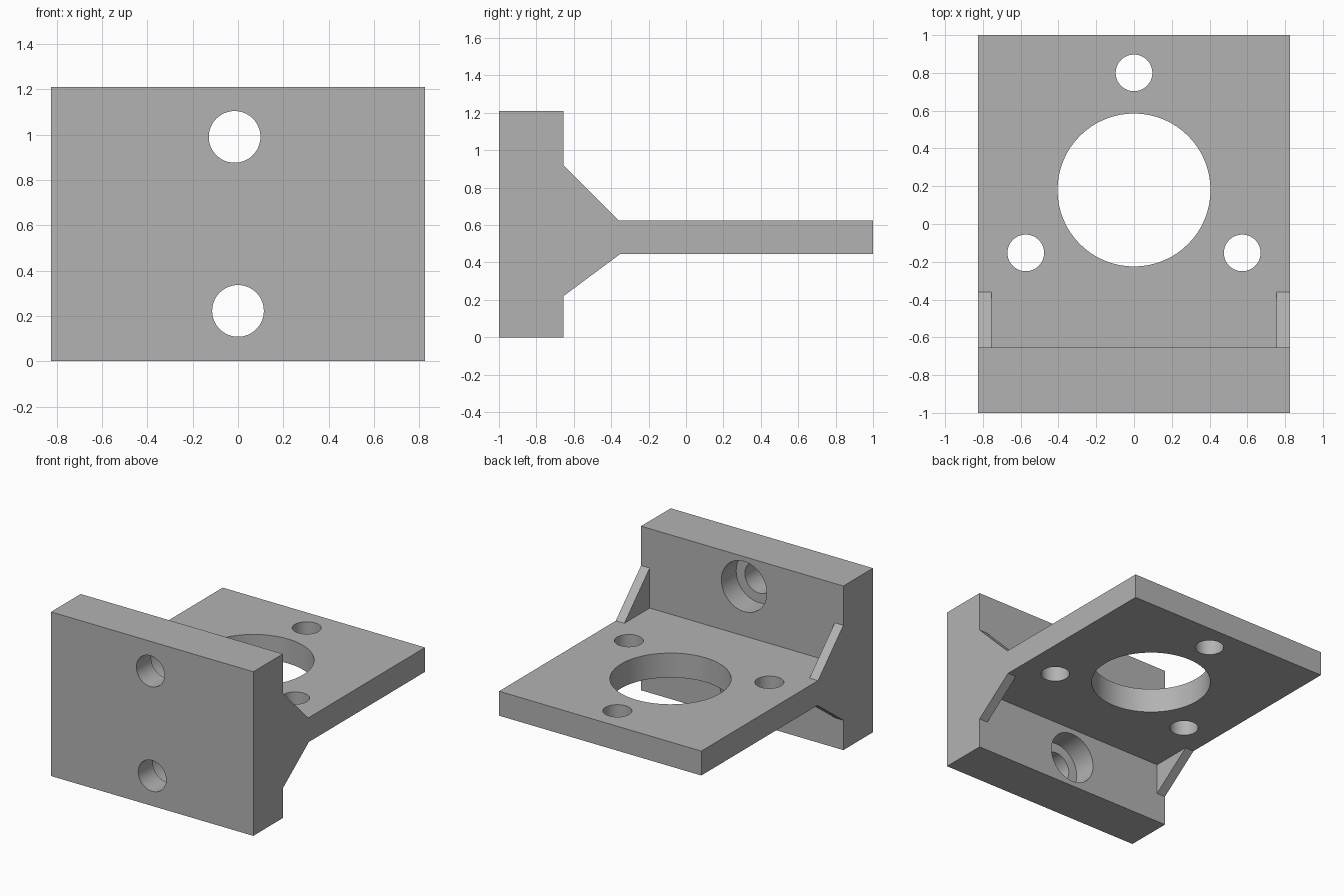
import bpy
import bmesh
from math import pi
from mathutils import Matrix, Vector

if "Cube" in bpy.data.objects:
    bpy.data.objects.remove(bpy.data.objects["Cube"], do_unlink=True)

HALF_W = 0.825                     # half width of the bracket
BACK, WALL_Y, FRONT = 1.0, -0.655, -1.0
PLATE_LOW, PLATE_TOP, WALL_TOP = 0.445, 0.625, 1.21
GUSSET = 0.07

grey = bpy.data.materials.new("plain grey")
grey.use_nodes = True
grey.diffuse_color = (0.45, 0.45, 0.45, 1)
grey.node_tree.nodes["Principled BSDF"].inputs["Base Color"].default_value = grey.diffuse_color


def add_object(name, bm):
    bmesh.ops.recalc_face_normals(bm, faces=bm.faces)
    mesh = bpy.data.meshes.new(name)
    bm.to_mesh(mesh)
    bm.free()
    mesh.materials.append(grey)
    obj = bpy.data.objects.new(name, mesh)
    bpy.context.collection.objects.link(obj)
    return obj


def side_profile(name, points, x0, x1):
    """Extrude a (y, z) outline from x0 to x1."""
    bm = bmesh.new()
    face = bm.faces.new([bm.verts.new((x0, y, z)) for y, z in points])
    extruded = bmesh.ops.extrude_face_region(bm, geom=[face])["geom"]
    verts = [v for v in extruded if isinstance(v, bmesh.types.BMVert)]
    bmesh.ops.translate(bm, verts=verts, vec=(x1 - x0, 0, 0))
    return add_object(name, bm)


def slab(name, y0, y1, z0, z1):
    return side_profile(name, [(y0, z0), (y1, z0), (y1, z1), (y0, z1)], -HALF_W, HALF_W)


def drill(target, centre, radius, length, along_y=False):
    """Cut a round hole, along z or along y."""
    bm = bmesh.new()
    turn = Matrix.Rotation(pi / 2, 4, 'X') if along_y else Matrix()
    bmesh.ops.create_cone(bm, cap_ends=True, segments=64, radius1=radius, radius2=radius,
                          depth=length, matrix=Matrix.Translation(Vector(centre)) @ turn)
    cutter = add_object("hole_cutter", bm)
    cutter.hide_render = True
    mod = target.modifiers.new("hole", 'BOOLEAN')
    mod.operation, mod.solver, mod.object = 'DIFFERENCE', 'EXACT', cutter
    bpy.context.view_layer.objects.active = target
    bpy.ops.object.modifier_apply(modifier=mod.name)
    bpy.data.objects.remove(cutter, do_unlink=True)


# Upright wall with two counterbored bolt holes, wide part at the back
wall = slab("upright_wall", FRONT, WALL_Y, 0, WALL_TOP)
mid_y = (FRONT + WALL_Y) / 2
for x, z in ((-0.015, 0.99), (0, 0.222)):
    drill(wall, (x, mid_y, z), 0.114, 1, True)
    drill(wall, (x, mid_y + 0.25, z), 0.185, 0.5, True)

# Horizontal plate with a large bore and three screw holes
plate = slab("mounting_plate", WALL_Y, BACK, PLATE_LOW, PLATE_TOP)
plate_z = (PLATE_LOW + PLATE_TOP) / 2
drill(plate, (0, 0.18, plate_z), 0.405, 1)
for x, y in ((0, 0.8), (-0.573, -0.153), (0.573, -0.153)):
    drill(plate, (x, y, plate_z), 0.097, 1)

# Triangular gussets above and below the plate, at both edges
parts = [wall, plate]
for side, sign in (("left", 1), ("right", -1)):
    for place, z, tip_y, wall_z in (("upper", PLATE_TOP, -0.36, 0.92),
                                    ("lower", PLATE_LOW, -0.352, 0.22)):
        parts.append(side_profile(f"{side}_{place}_gusset",
                                  [(WALL_Y, z), (tip_y, z), (WALL_Y, wall_z)],
                                  sign * (HALF_W - GUSSET), sign * HALF_W))

# Smooth hole walls, crisp edges
bpy.ops.object.select_all(action='DESELECT')
for part in parts:
    part.select_set(True)
bpy.context.view_layer.objects.active = wall
bpy.ops.object.shade_smooth_by_angle(angle=pi / 6)
